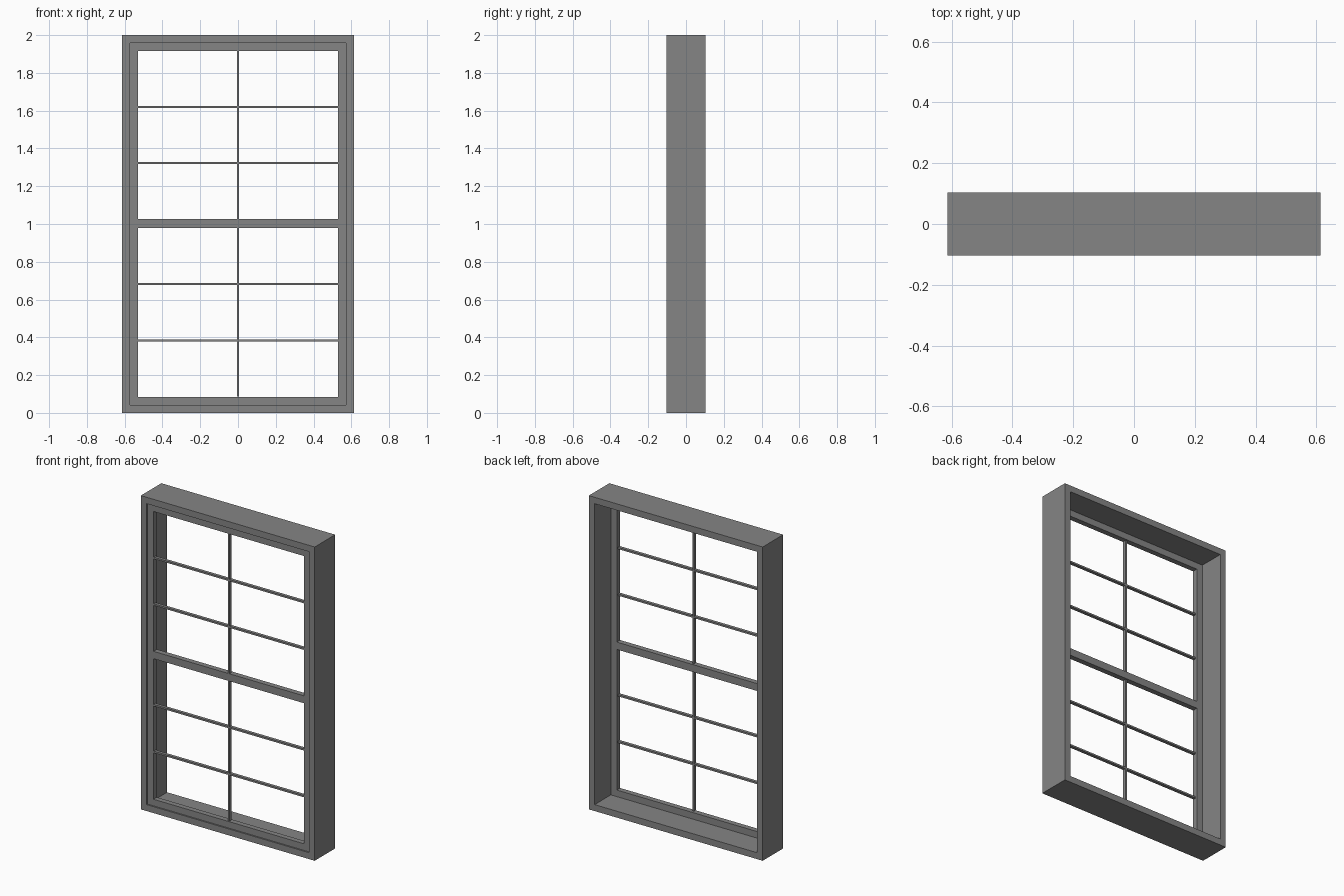
import bpy
import bmesh

old = bpy.data.objects.get("Cube")
if old:
    bpy.data.objects.remove(old, do_unlink=True)

# Single painted finish
grey = bpy.data.materials.new("mid_grey_paint")
grey.use_nodes = True
color = (0.235, 0.235, 0.235, 1)
grey.diffuse_color = color
grey.node_tree.nodes["Principled BSDF"].inputs["Base Color"].default_value = color


def finish(name, bm):
    bmesh.ops.recalc_face_normals(bm, faces=bm.faces)
    mesh = bpy.data.meshes.new(name)
    bm.to_mesh(mesh)
    bm.free()
    mesh.materials.append(grey)
    obj = bpy.data.objects.new(name, mesh)
    bpy.context.collection.objects.link(obj)
    return obj


def ring(name, half, z0, z1, width, y0, y1):
    """Rectangular frame with mitred corners."""
    bm = bmesh.new()
    loops = []
    for inset, y in ((0, y0), (width, y0), (width, y1), (0, y1)):
        h, lo, hi = half - inset, z0 + inset, z1 - inset
        loops.append([bm.verts.new((x, y, z))
                      for x, z in ((-h, lo), (h, lo), (h, hi), (-h, hi))])
    for i in range(4):
        a, b = loops[i], loops[(i + 1) % 4]
        for j in range(4):
            k = (j + 1) % 4
            bm.faces.new((a[j], a[k], b[k], b[j]))
    return finish(name, bm)


def bar(name, x0, x1, y0, y1, z0, z1):
    """Square-edged bar between two corners."""
    bm = bmesh.new()
    bmesh.ops.create_cube(bm, size=1)
    for v in bm.verts:
        v.co = ((x0 + x1) / 2 + v.co.x * (x1 - x0),
                (y0 + y1) / 2 + v.co.y * (y1 - y0),
                (z0 + z1) / 2 + v.co.z * (z1 - z0))
    return finish(name, bm)


HALF, DEPTH, LIP = 0.613, 0.103, 0.041
SASH_FRONT, SASH_BACK = -0.094, -0.06
OPEN_X, BOTTOM, TOP = 0.53, 0.086, 1.917
RAIL_LOW, RAIL_HIGH = 0.979, 1.026
MUNTIN = 0.0055

# Deep outer casing and the thin sash set just behind its front edge
ring("outer_casing", HALF, 0, 2, LIP, -DEPTH, DEPTH)
ring("sash_frame", HALF - LIP, LIP, 2 - LIP, HALF - LIP - OPEN_X,
     SASH_FRONT, SASH_BACK)
bar("meeting_rail", -OPEN_X, OPEN_X, SASH_FRONT, SASH_BACK, RAIL_LOW, RAIL_HIGH)

# Glazing bars: one upright and two cross bars in each opening
for label, lo, hi in (("lower", BOTTOM, RAIL_LOW), ("upper", RAIL_HIGH, TOP)):
    bar(label + "_upright_bar", -MUNTIN, MUNTIN, -0.092, -0.072, lo, hi)
    for i in (1, 2):
        z = lo + (hi - lo) * i / 3
        bar(f"{label}_cross_bar_{i}", -OPEN_X, OPEN_X, -0.092, -0.072,
            z - MUNTIN, z + MUNTIN)
